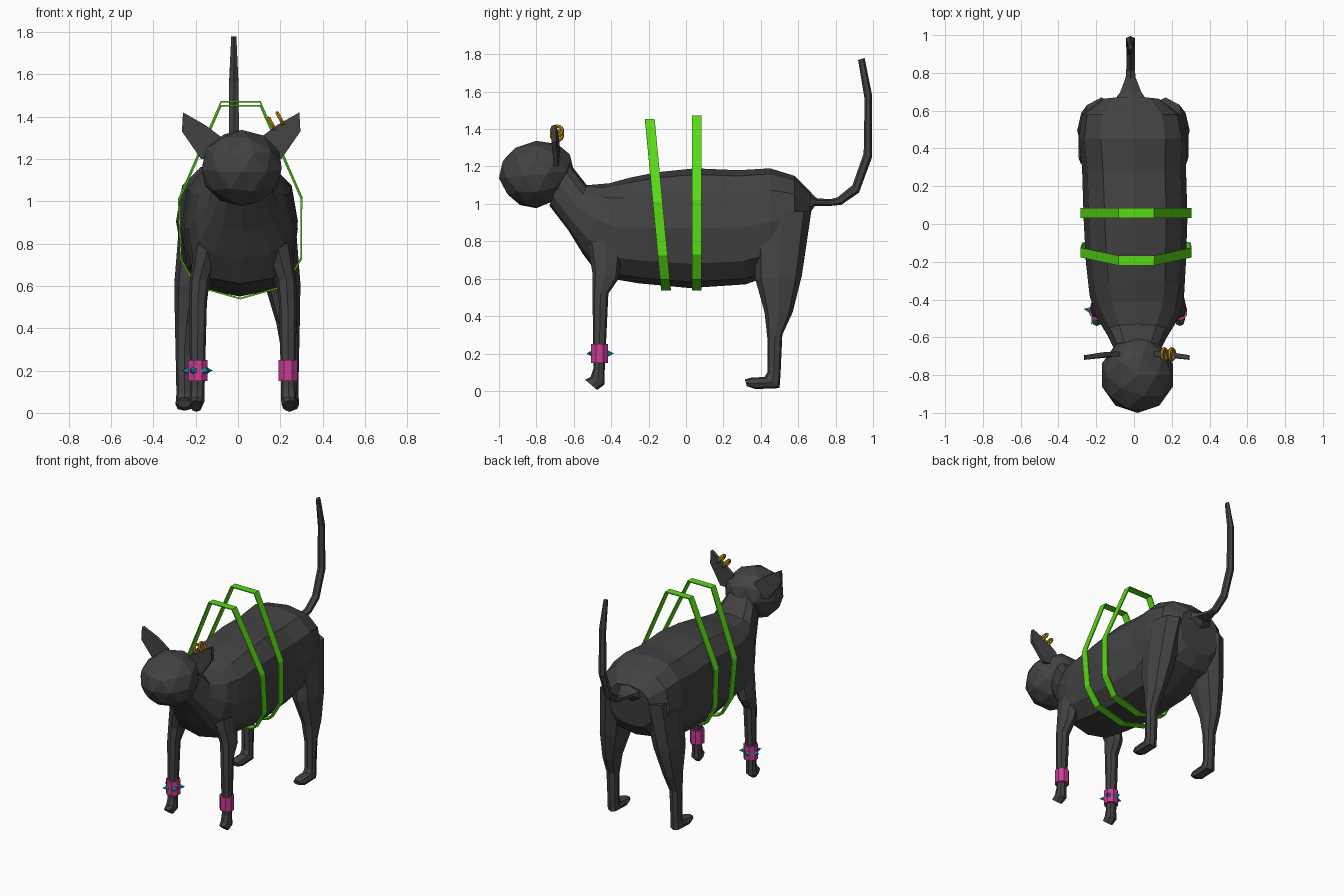
import bpy, bmesh, math
from mathutils import Vector

cube = bpy.data.objects.get("Cube")
if cube:
    bpy.data.objects.remove(cube, do_unlink=True)


def material(name, rgb):
    m = bpy.data.materials.new(name)
    m.use_nodes = True
    m.diffuse_color = (*rgb, 1)
    bsdf = m.node_tree.nodes["Principled BSDF"]
    bsdf.inputs["Base Color"].default_value = (*rgb, 1)
    bsdf.inputs["Roughness"].default_value = 0.8
    return m


FUR = material("charcoal fur", (0.055, 0.055, 0.056))
GREEN = material("strap green", (0.10, 0.70, 0.008))
PINK = material("bracelet pink", (0.58, 0.045, 0.30))
TEAL = material("spike teal", (0.01, 0.36, 0.40))
GOLD = material("earring gold", (0.50, 0.26, 0.006))


def finish(name, bm, mat):
    bmesh.ops.recalc_face_normals(bm, faces=bm.faces)
    me = bpy.data.meshes.new(name)
    bm.to_mesh(me)
    bm.free()
    me.materials.append(mat)
    ob = bpy.data.objects.new(name, me)
    bpy.context.collection.objects.link(ob)
    return ob


def loft(name, rings, sides, power, mat):
    """Each ring: (y, z) of one edge, (y, z) of the opposite edge, half width, centre x."""
    bm = bmesh.new()
    loops = []
    for (ya, za), (yb, zb), w, cx in rings:
        loop = []
        for i in range(sides):
            t = 2 * math.pi * i / sides
            c, s = (math.copysign(abs(f) ** power, f) for f in (math.cos(t), math.sin(t)))
            loop.append(bm.verts.new((cx + w * s, (ya + yb) / 2 + c * (ya - yb) / 2,
                                      (za + zb) / 2 + c * (za - zb) / 2)))
        loops.append(loop)
    for a, b in zip(loops, loops[1:]):
        for i in range(sides):
            j = (i + 1) % sides
            bm.faces.new((a[i], a[j], b[j], b[i]))
    bm.faces.new(loops[0])
    bm.faces.new(loops[-1])
    return finish(name, bm, mat)


# Torso with neck and rump
loft("body", [
    ((-0.64, 1.24), (-0.73, 0.99), 0.11, 0.02),
    ((-0.53, 1.10), (-0.63, 0.86), 0.165, 0.02),
    ((-0.41, 1.11), (-0.55, 0.73), 0.225, 0.02),
    ((-0.30, 1.14), (-0.46, 0.61), 0.25, 0.015),
    ((-0.15, 1.17), (-0.25, 0.575), 0.265, 0.01),
    ((0.05, 1.19), (0.02, 0.55), 0.275, 0.008),
    ((0.28, 1.18), (0.32, 0.57), 0.275, 0.0),
    ((0.45, 1.19), (0.46, 0.62), 0.288, -0.005),
    ((0.58, 1.15), (0.58, 0.67), 0.265, -0.01),
    ((0.67, 1.06), (0.64, 0.76), 0.16, -0.015),
], 12, 0.75, FUR)

# Tail, wide at the root
loft("tail", [
    ((0.62, 1.10), (0.64, 0.92), 0.12, -0.015),
    ((0.70, 1.03), (0.69, 0.99), 0.065, -0.017),
    ((0.77, 1.025), (0.78, 0.99), 0.03, -0.018),
    ((0.81, 1.035), (0.83, 0.995), 0.026, -0.018),
    ((0.89, 1.10), (0.925, 1.06), 0.026, -0.018),
    ((0.95, 1.27), (0.995, 1.25), 0.027, -0.018),
    ((0.955, 1.56), (0.995, 1.58), 0.025, -0.02),
    ((0.92, 1.77), (0.955, 1.78), 0.014, -0.02),
], 6, 1, FUR)

# Head
bm = bmesh.new()
bmesh.ops.create_icosphere(bm, subdivisions=2, radius=1)
for v in bm.verts:
    tilt = -0.03 * v.co.y * v.co.z
    v.co = Vector((0.018 + 0.197 * v.co.x, -0.80 + 0.20 * v.co.y - tilt,
                   1.157 + 0.18 * v.co.z + 0.02 * v.co.y))
finish("head", bm, FUR)

# Ears: thin plates with a slightly forward, folded outer edge
EAR = [(0.09, 1.30), (0.17, 1.36), (0.275, 1.42), (0.28, 1.33), (0.19, 1.20), (0.09, 1.20)]
for side, label in ((1, "left"), (-1, "right")):
    bm = bmesh.new()
    layers = []
    for y in (-0.70, -0.675):
        layers.append([bm.verts.new((0.015 + side * x, y - 0.15 * max(0, x - 0.15), z))
                       for x, z in EAR])
    for layer in layers:
        bm.faces.new(layer)
    for i in range(len(EAR)):
        j = (i + 1) % len(EAR)
        bm.faces.new((layers[0][i], layers[0][j], layers[1][j], layers[1][i]))
    finish(label + "_ear", bm, FUR)

# Legs
FRONT = [
    ((-0.53, 0.80), (-0.33, 0.80), 0.07, 0.16),
    ((-0.50, 0.63), (-0.36, 0.60), 0.047, 0.205),
    ((-0.50, 0.52), (-0.415, 0.52), 0.042, 0.212),
    ((-0.495, 0.12), (-0.435, 0.10), 0.034, 0.215),
    ((-0.51, 0.075), (-0.435, 0.035), 0.036, 0.217),
    ((-0.54, 0.06), (-0.475, 0.005), 0.026, 0.22),
]
HIND = [
    ((0.36, 0.96), (0.67, 0.96), 0.10, 0.17),
    ((0.37, 0.60), (0.62, 0.62), 0.085, 0.213),
    ((0.42, 0.42), (0.57, 0.42), 0.055, 0.24),
    ((0.435, 0.28), (0.515, 0.30), 0.042, 0.25),
    ((0.435, 0.10), (0.505, 0.08), 0.038, 0.25),
    ((0.42, 0.075), (0.50, 0.015), 0.042, 0.25),
    ((0.34, 0.07), (0.37, 0.01), 0.042, 0.25),
    ((0.315, 0.06), (0.325, 0.025), 0.03, 0.25),
]
for side, label in ((1, "left"), (-1, "right")):
    for name, rings, shift in (("front", FRONT, 0.023), ("hind", HIND, -0.003)):
        loft(f"{label}_{name}_leg",
             [(a, b, w, shift + side * x) for a, b, w, x in rings], 8, 0.85, FUR)

# Body straps with raised carrying loops
STRAP = [(-0.08, 1.47), (0.105, 1.47), (0.30, 1.02), (0.298, 0.73), (0.22, 0.60),
         (0.01, 0.54), (-0.20, 0.60), (-0.27, 0.73), (-0.28, 1.01)]


def strap(name, y0, lean, height):
    bm = bmesh.new()
    rows = []
    for x, z in STRAP:
        z = 0.54 + (z - 0.54) * height
        y = y0 + lean * (z - 0.54)
        rows.append([bm.verts.new((x, y + d, z)) for d in (-0.026, 0.026)])
    for a, b in zip(rows, rows[1:] + rows[:1]):
        bm.faces.new((a[0], b[0], b[1], a[1]))
    ob = finish(name, bm, GREEN)
    mod = ob.modifiers.new("thickness", "SOLIDIFY")
    mod.thickness = 0.008
    mod.offset = 0


strap("rear_strap", 0.058, 0, 1)
strap("front_strap", -0.107, -0.095, 0.98)

# Bracelets on the front legs
for side, label in ((1, "left"), (-1, "right")):
    bpy.ops.mesh.primitive_cylinder_add(vertices=8, radius=0.049, depth=0.10,
                                        location=(0.023 + side * 0.213, -0.463, 0.20),
                                        rotation=(0, 0, math.pi / 8))
    ob = bpy.context.object
    ob.name = label + "_bracelet"
    ob.data.materials.append(PINK)

# Spikes around the right bracelet
for i in range(5):
    d = Vector((math.cos(math.radians(26 + 72 * i)), math.sin(math.radians(26 + 72 * i)), 0))
    bpy.ops.mesh.primitive_cone_add(vertices=6, radius1=0.021, depth=0.04,
                                    location=Vector((-0.19, -0.463, 0.20)) + d * 0.058)
    ob = bpy.context.object
    ob.name = f"bracelet_spike_{i + 1}"
    ob.rotation_euler = d.to_track_quat("Z", "Y").to_euler()
    ob.data.materials.append(TEAL)

# Earrings on the left ear
for i, (x, z) in enumerate(((0.16, 1.365), (0.20, 1.39))):
    bpy.ops.mesh.primitive_torus_add(major_segments=14, minor_segments=6, major_radius=0.029,
                                     minor_radius=0.01, location=(x, -0.69, z),
                                     rotation=(0, math.radians(62), 0))
    ob = bpy.context.object
    ob.name = f"earring_{i + 1}"
    ob.data.materials.append(GOLD)
    bpy.ops.object.shade_smooth_by_angle()
